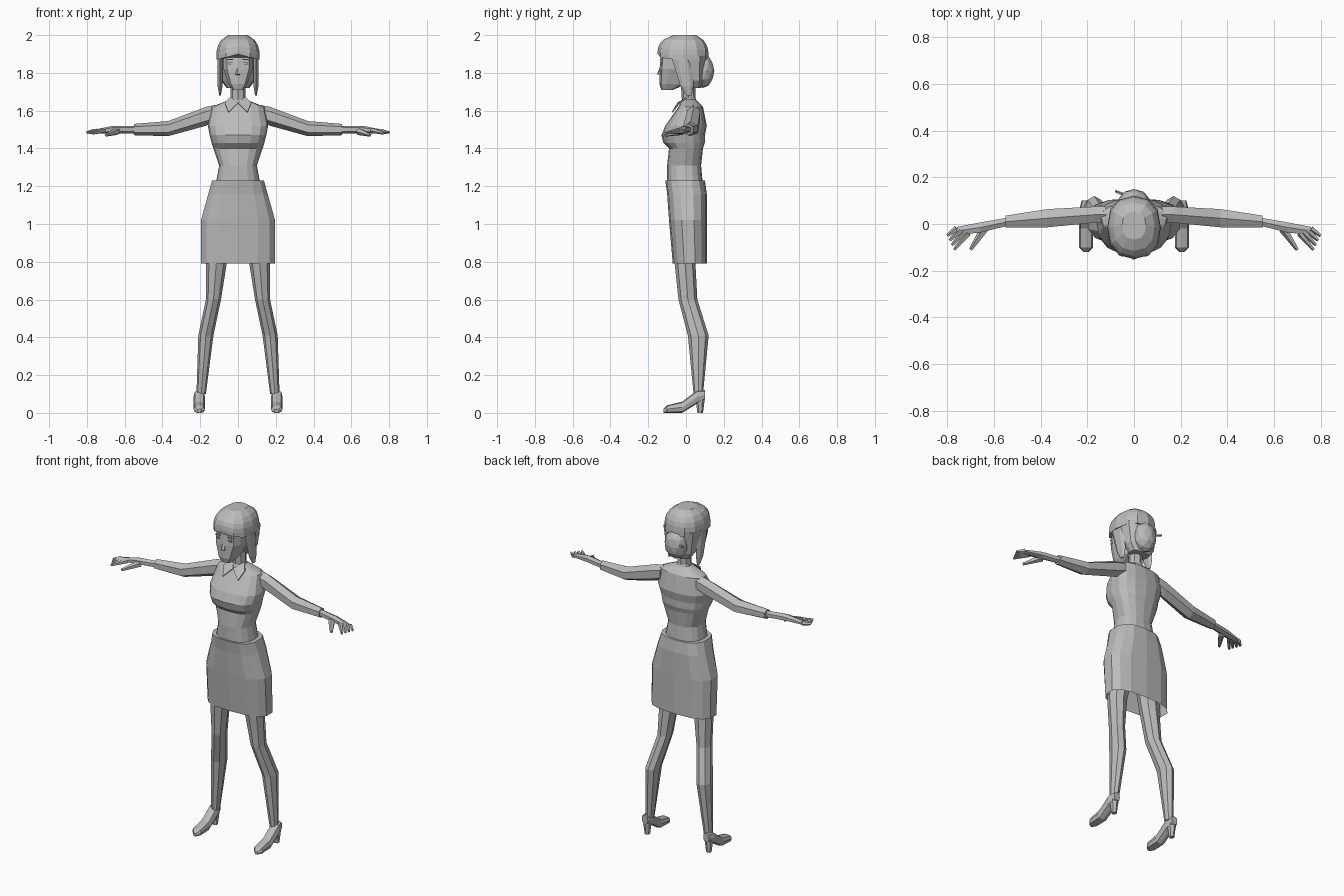
import bpy, bmesh
from math import sin, cos, pi, sqrt
from mathutils import Vector

cube = bpy.data.objects.get("Cube")
if cube:
    bpy.data.objects.remove(cube, do_unlink=True)

shade = 0.5
grey = bpy.data.materials.new("plain grey")
grey.use_nodes = True
grey.diffuse_color = (shade, shade, shade, 1)
grey.node_tree.nodes["Principled BSDF"].inputs["Base Color"].default_value = grey.diffuse_color


def finish(name, bm):
    """Turn a bmesh into a flat shaded object."""
    bmesh.ops.recalc_face_normals(bm, faces=bm.faces[:])
    mesh = bpy.data.meshes.new(name)
    bm.to_mesh(mesh)
    bm.free()
    mesh.materials.append(grey)
    obj = bpy.data.objects.new(name, mesh)
    bpy.context.scene.collection.objects.link(obj)


def oval(left, right, low, high, count, power=1):
    """Rounded outline filling a box; a smaller power makes it squarer."""
    middle, centre = (left + right) / 2, (low + high) / 2
    points = []
    for i in range(count):
        angle = 2 * pi * i / count
        across, along = [abs(v) ** power * (1 if v > 0 else -1)
                         for v in (round(sin(angle), 6), round(-cos(angle), 6))]
        points.append((middle + across * (right - left) / 2, centre + along * (high - low) / 2))
    return points


def loft(name, rings, bottom=True):
    """Skin a row of rings and close the ends."""
    bm = bmesh.new()
    rows = [[bm.verts.new(point) for point in ring] for ring in rings]
    count = len(rows[0])
    for lower, upper in zip(rows, rows[1:]):
        for i in range(count):
            j = (i + 1) % count
            bm.faces.new((lower[i], lower[j], upper[j], upper[i]))
    bm.faces.new(rows[-1])
    if bottom:
        bm.faces.new(rows[0])
    finish(name, bm)


def stack(name, sections, count, power=1, bottom=True):
    """Symmetric upright form from height, half width, front and back."""
    loft(name, [[(x, y, z) for x, y in oval(-half, half, front, back, count, power)]
                for z, half, front, back in sections], bottom)


def column(name, side, sections, count):
    """Upright form on one side from height, inner, outer, front and back."""
    loft(name, [[(side * x, y, z) for x, y in oval(inner, outer, front, back, count)]
                for z, inner, outer, front, back in sections])


def sideways(name, side, sections, count):
    """Form running outward from distance, front, back, bottom and top."""
    loft(name, [[(side * x, y, z) for y, z in oval(front, back, low, high, count)]
                for x, front, back, low, high in sections])


def tube(name, start, end, thick, thin):
    """Tapered five sided rod."""
    start, end = Vector(start), Vector(end)
    direction = (end - start).normalized()
    u = direction.cross(Vector((0, 0, 1))).normalized()
    v = u.cross(direction)
    turns = [2 * pi * i / 5 for i in range(5)]
    loft(name, [[centre + radius * (u * cos(a) + v * sin(a)) for a in turns]
                for centre, radius in ((start, thick), (end, thin))])


def box(name, centre, size):
    bm = bmesh.new()
    bmesh.ops.create_cube(bm, size=1)
    bmesh.ops.scale(bm, vec=size, verts=bm.verts)
    bmesh.ops.translate(bm, vec=centre, verts=bm.verts)
    finish(name, bm)


# Blouse, with the bust overhanging the ribs
stack("blouse", [
    (1.2, .12, -.1, .09), (1.31, .1, -.1, .08), (1.4, .13, -.09, .09), (1.43, .14, -.12, .1),
    (1.47, .15, -.13, .1), (1.52, .16, -.11, .11), (1.62, .14, -.04, .09), (1.66, .04, -.02, .05),
], 16, .8)

# Skirt, open at the hem
stack("skirt", [(.79, .2, -.07, .11), (1.02, .2, -.09, .11), (1.16, .16, -.1, .11), (1.23, .14, -.11, .1)],
      14, .75, bottom=False)

# Neck, collar stand and head
stack("neck", [(1.63, .04, -.02, .05), (1.78, .04, -.03, .05)], 8)
stack("collar_stand", [(1.64, .05, -.02, .06), (1.67, .04, -.02, .05)], 10)
stack("head", [(1.71, .03, -.13, -.07), (1.74, .05, -.14, 0), (1.82, .08, -.14, .06), (1.93, .08, -.13, .08)],
      10, .6)
tube("nose", (0, -.13, 1.84), (0, -.14, 1.79), .005, .014)

# Hair cap: a dome whose rim lifts over the forehead
rim, layers = 1.87, 5
cap = []
for layer in range(layers + 1):
    rise = layer / layers
    spread = sqrt(1 - .8 * rise ** 3)
    cap.append([(x, y, rim + (2 - rim) * rise - .2 * min(0, y) * (1 - rise) * (1 - abs(x) / .12))
                for x, y in oval(-.115 * spread, .115 * spread, -.15 * spread, .12 * spread, 12, .85)])
loft("hair_cap", cap)

# Hair below the cap, bun and pin
stack("hair_back", [(1.72, .06, .01, .08), (1.76, .09, -.01, .09), (1.89, .11, -.08, .11)], 12, .7)
bm = bmesh.new()
bmesh.ops.create_icosphere(bm, subdivisions=2, radius=1)
bmesh.ops.scale(bm, vec=(.07, .06, .09), verts=bm.verts)
bmesh.ops.translate(bm, vec=(0, .09, 1.81), verts=bm.verts)
finish("hair_bun", bm)
tube("hair_pin", (.05, .09, 1.8), (-.08, .14, 1.83), .006, .006)

finger_names = ("index_finger", "middle_finger", "ring_finger", "little_finger")

for label, side in (("left_", 1), ("right_", -1)):
    # Leg leaning outward, with the calf behind
    column(label + "leg", side, [
        (1, .01, .15, -.06, .07), (.79, .06, .17, -.06, .05), (.6, .09, .17, -.04, .06),
        (.41, .13, .21, .01, .12), (.1, .17, .22, .04, .09)], 8)

    # Shoe from toe to back, and its heel
    foot = .205
    loft(label + "shoe", [
        [(side * x, y, z) for x, z in oval(foot - half, foot + half, low, high, 8, .7)]
        for y, low, high, half in ((-.12, 0, .02, .01), (-.1, 0, .04, .03), (-.02, 0, .06, .03),
                                   (.06, .05, .12, .03), (.1, .07, .12, .02))])
    column(label + "heel", side, [(0, .19, .22, .06, .09), (.08, .18, .23, .05, .1)], 6)

    # Sleeve and palm
    sideways(label + "sleeve", side, [
        (.12, 0, .08, 1.54, 1.63), (.17, 0, .08, 1.52, 1.62),
        (.37, -.02, .07, 1.465, 1.545), (.55, -.02, .04, 1.47, 1.53)], 6)
    sideways(label + "palm", side, [
        (.54, -.01, .03, 1.48, 1.52), (.66, -.04, .01, 1.48, 1.52), (.76, -.05, -.01, 1.48, 1.5)], 6)

    # Fingers fanning forward, and the thumb
    for i, name in enumerate(finger_names):
        t = i / 3
        knuckle = Vector((.71, -.04, 1.495)).lerp(Vector((.76, -.02, 1.49)), t)
        tip = Vector((.77, -.11, 1.48)).lerp(Vector((.8, -.05, 1.485)), t)
        knuckle.x *= side
        tip.x *= side
        tube(label + name, knuckle, tip, .014, .007)
    tube(label + "thumb", (side * .64, -.02, 1.49), (side * .7, -.11, 1.47), .02, .008)

    # Pointed collar wing
    wing = [Vector((side * x, y, z)) for x, y, z in
            ((0, -.04, 1.64), (.05, -.07, 1.59), (.07, -.03, 1.64), (.04, .01, 1.67))]
    loft(label + "collar_wing", [wing, [point + Vector((0, -.006, .003)) for point in wing]])

    # Hanging side lock of hair
    column(label + "hair_lock", side, [
        (1.68, .09, .1, 0, .03), (1.73, .08, .11, -.03, .04), (1.89, .08, .11, -.08, .03)], 6)

    # Brow and eye plates
    box(label + "brow", (side * .04, -.134, 1.87), (.03, .009, .005))
    box(label + "eye", (side * .04, -.134, 1.85), (.02, .009, .01))
